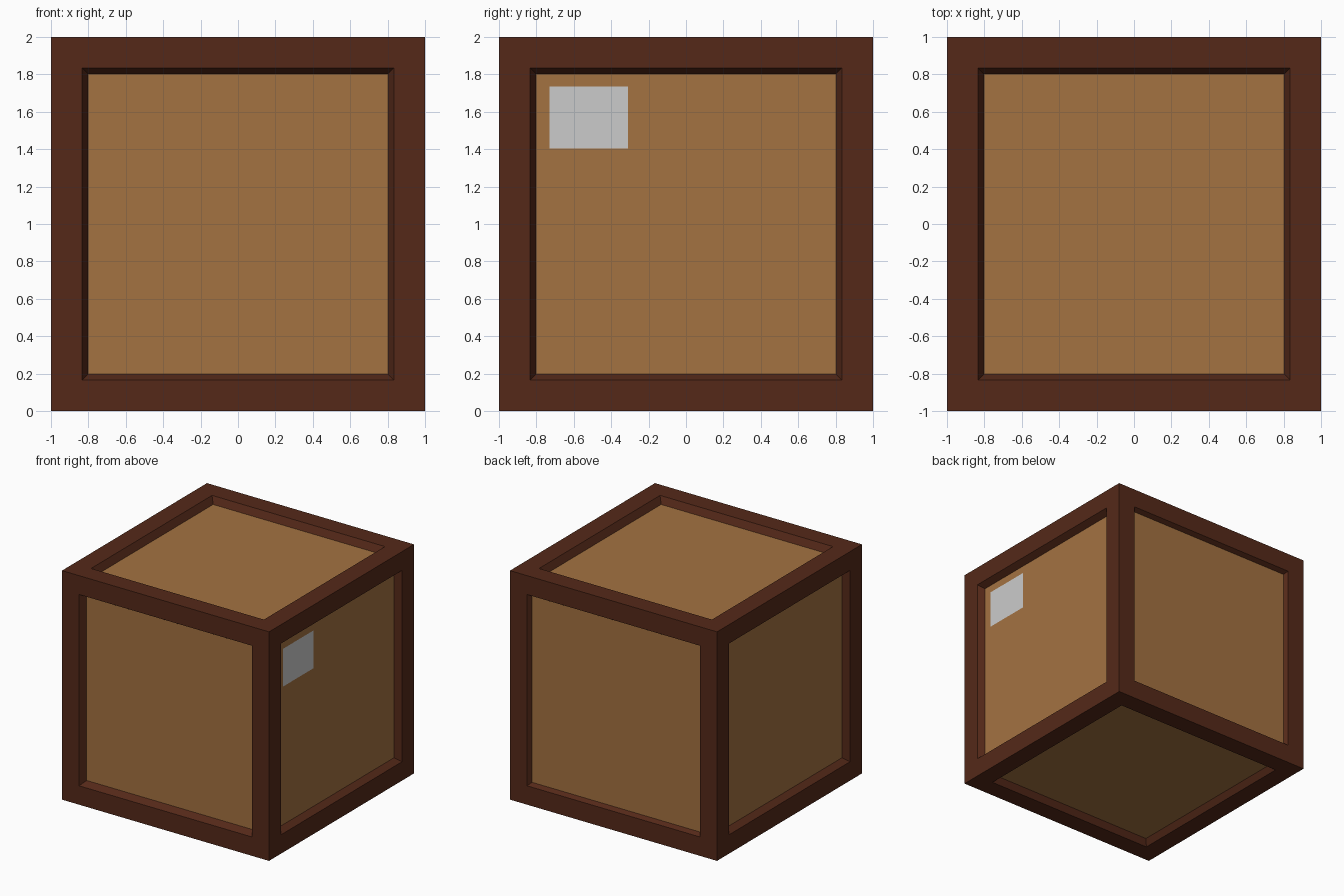
import bpy
import bmesh
from mathutils import Matrix, Vector

if "Cube" in bpy.data.objects:
    bpy.data.objects.remove(bpy.data.objects["Cube"])


def material(name, rgb):
    mat = bpy.data.materials.new(name)
    mat.diffuse_color = (*rgb, 1)
    mat.use_nodes = True
    mat.node_tree.nodes["Principled BSDF"].inputs["Base Color"].default_value = mat.diffuse_color
    return mat


def add_object(name, bm, mat=None):
    mesh = bpy.data.meshes.new(name)
    bm.to_mesh(mesh)
    bm.free()
    obj = bpy.data.objects.new(name, mesh)
    bpy.context.collection.objects.link(obj)
    if mat:
        mesh.materials.append(mat)
    return obj


def box(low, high):
    low, high = Vector(low), Vector(high)
    bm = bmesh.new()
    bmesh.ops.create_cube(bm, size=1, matrix=Matrix.Translation((low + high) / 2)
                          @ Matrix.Diagonal((*(high - low), 1)))
    return bm


dark_wood = material("dark_wood", (0.09, 0.022, 0.0095))
light_wood = material("light_wood", (0.37, 0.168, 0.053))

# Frame: a cube with a border on each side and a bevelled lip running inwards
bm = box((-1, -1, 0), (1, 1, 2))
sides = bm.faces[:]
bmesh.ops.inset_individual(bm, faces=sides, thickness=0.165, use_even_offset=True)
bmesh.ops.inset_individual(bm, faces=sides, thickness=0.04, depth=-0.07,
                           use_even_offset=True)
bmesh.ops.delete(bm, geom=sides, context='FACES')
add_object("crate_frame", bm, dark_wood)

# Panels: an inner box that closes all six openings
add_object("crate_panels", box((-0.944, -0.942, 0.055), (0.944, 0.962, 1.942)), light_wood)

# Label: a thin blank sheet on the right panel
bm = bmesh.new()
corners = [(-0.73, 1.405), (-0.31, 1.405), (-0.31, 1.735), (-0.73, 1.735)]
bm.faces.new([bm.verts.new((0.947, y, z)) for y, z in corners])
add_object("blank_label", bm)
